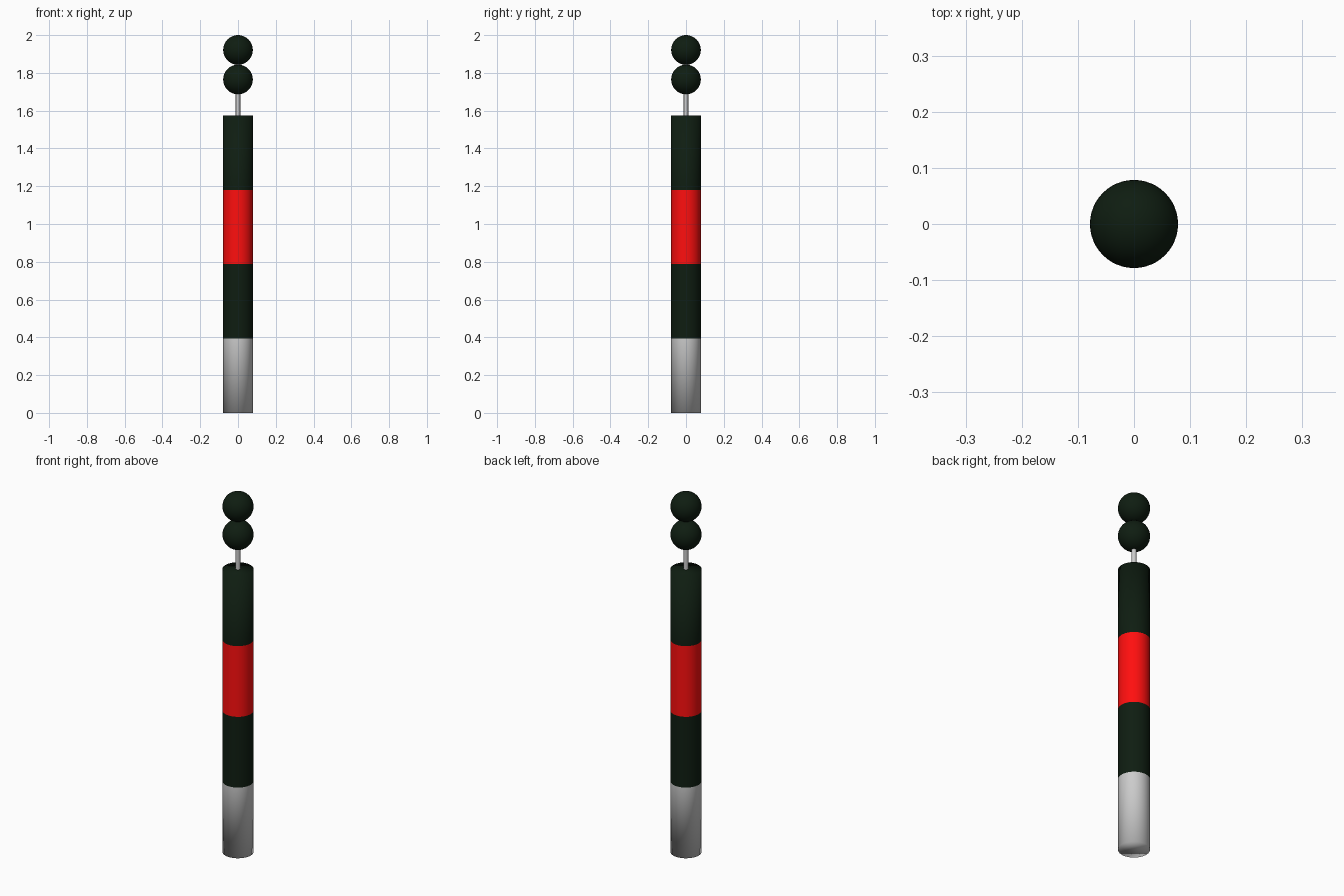
import bpy
import bmesh
import math

if "Cube" in bpy.data.objects:
    bpy.data.objects.remove(bpy.data.objects["Cube"])

R = 0.0785      # body and ball radius
BAND = 0.3935   # height of each colour band


def material(name, rgb):
    m = bpy.data.materials.new(name)
    m.diffuse_color = (*rgb, 1.0)
    m.use_nodes = True
    m.node_tree.nodes["Principled BSDF"].inputs["Base Color"].default_value = m.diffuse_color
    return m


dark = material("dark_green", (0.0046, 0.0123, 0.0056))
red = material("red", (1.0, 0.0046, 0.0046))


def tube(name, z0, z1, mat, bottom=False, top=False):
    """Smooth pillar section, capped only at the ends that are exposed."""
    bm = bmesh.new()
    bmesh.ops.create_cone(bm, cap_ends=True, segments=48, radius1=R, radius2=R, depth=z1 - z0)
    hidden = [f for f in bm.faces
              if (f.normal.z > 0.9 and not top) or (f.normal.z < -0.9 and not bottom)]
    bmesh.ops.delete(bm, geom=hidden, context='FACES_ONLY')
    bmesh.ops.translate(bm, verts=bm.verts, vec=(0, 0, (z0 + z1) / 2))
    for f in bm.faces:
        f.smooth = True
    me = bpy.data.meshes.new(name)
    bm.to_mesh(me)
    bm.free()
    if mat:
        me.materials.append(mat)
    bpy.context.collection.objects.link(bpy.data.objects.new(name, me))


def ball(name, z):
    bpy.ops.mesh.primitive_uv_sphere_add(
        segments=48, ring_count=24, radius=R, location=(0, 0, z))
    ob = bpy.context.object
    ob.name = name
    ob.data.materials.append(dark)
    bpy.ops.object.shade_smooth()


# Banded pillar, bottom to top
bands = [("base_band", None), ("lower_dark_band", dark),
         ("red_band", red), ("upper_dark_band", dark)]
for i, (name, mat) in enumerate(bands):
    tube(name, i * BAND, (i + 1) * BAND, mat, bottom=(i == 0), top=(i == 3))

# Thin rod carrying the two topmark balls
bpy.ops.mesh.primitive_cylinder_add(
    vertices=24, radius=0.012, depth=1.92 - 4 * BAND, location=(0, 0, (1.92 + 4 * BAND) / 2))
bpy.context.object.name = "topmark_rod"
bpy.ops.object.shade_smooth_by_angle(angle=math.radians(40))
ball("lower_ball", 1.765)
ball("upper_ball", 2 - R)
